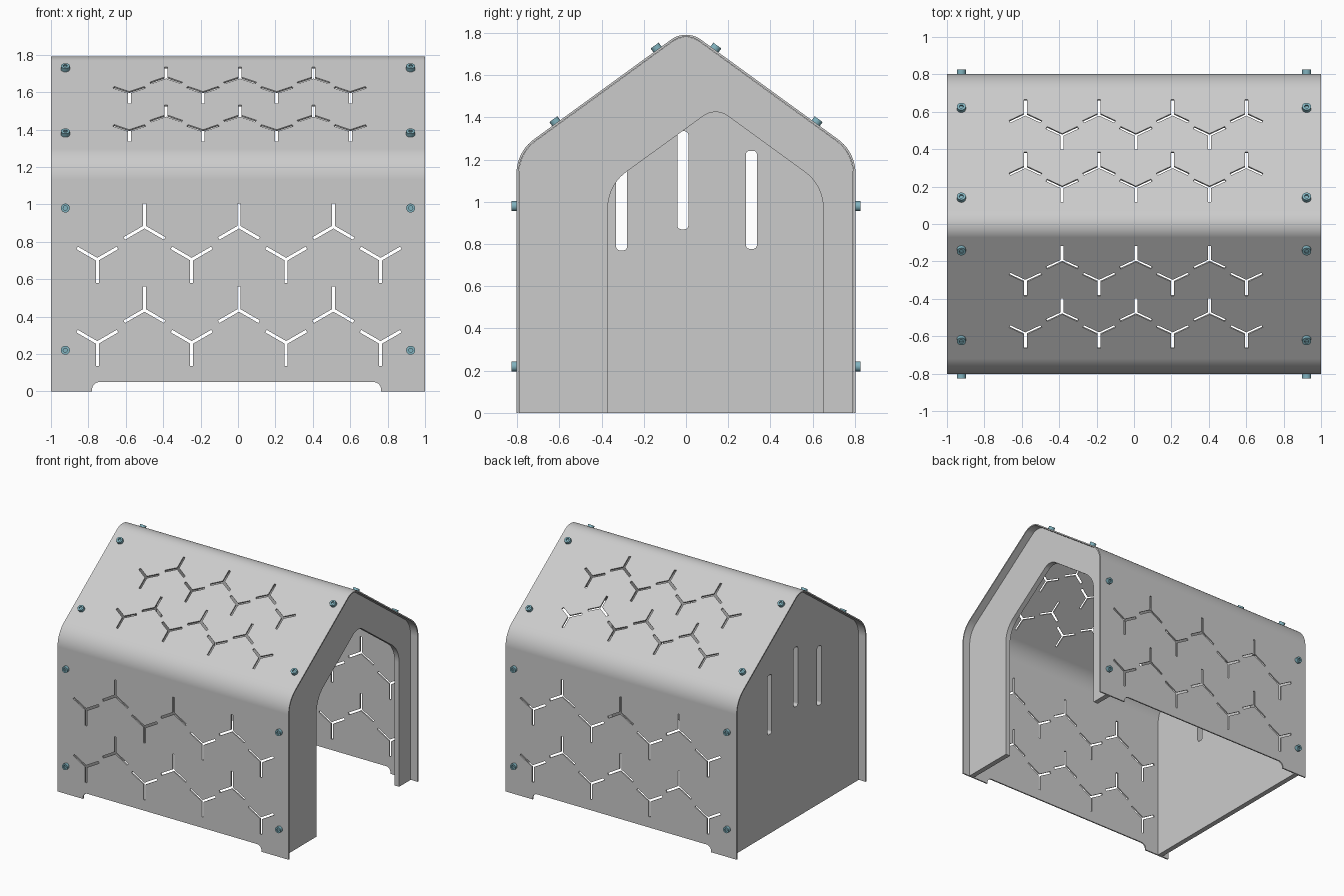
import bpy, bmesh, math
from mathutils import Matrix, Vector

if "Cube" in bpy.data.objects:
    bpy.data.objects.remove(bpy.data.objects["Cube"])

PITCH = math.radians(36)
C, S, T = math.cos(PITCH), math.sin(PITCH), math.tan(PITCH)
W, APEX = 0.803, 1.82          # shell half width, unrounded ridge height
THICK = 0.01                   # sheet thickness
PANEL_X, PANEL_T = 0.92, 0.04  # end panel centre and thickness


def fillet(points, seg=10):
    """Round the corners of a polygon given as (u, v, radius)."""
    out, n = [], len(points)
    for i, (u, v, r) in enumerate(points):
        p = Vector((u, v))
        if r == 0:
            out.append(p)
            continue
        a = (Vector(points[i - 1][:2]) - p).normalized()
        b = (Vector(points[(i + 1) % n][:2]) - p).normalized()
        half = a.angle(b) / 2
        centre = p + (a + b).normalized() * (r / math.sin(half))
        d0 = p + a * (r / math.tan(half)) - centre
        d1 = p + b * (r / math.tan(half)) - centre
        sweep = d0.angle_signed(d1)
        for k in range(seg + 1):
            out.append(centre + Matrix.Rotation(-sweep * k / seg, 2) @ d0)
    return out


def gable(half, apex, r_eave, r_ridge, mid=0.0):
    """Open house-shaped outline from left foot to right foot."""
    eave = apex - half * T
    pts = [(mid - half, 0, 0), (mid - half, eave, r_eave), (mid, apex, r_ridge),
           (mid + half, eave, r_eave), (mid + half, 0, 0)]
    return fillet(pts)


def frame(origin, u, v, w):
    m = Matrix((u, v, w)).transposed().to_4x4()
    m.translation = origin
    return m


def prism(bm, pts, mat, depth):
    lo = [bm.verts.new(mat @ Vector((p[0], p[1], -depth / 2))) for p in pts]
    hi = [bm.verts.new(mat @ Vector((p[0], p[1], depth / 2))) for p in pts]
    bm.faces.new(lo[::-1])
    bm.faces.new(hi)
    for i in range(len(pts)):
        j = (i + 1) % len(pts)
        bm.faces.new((lo[i], lo[j], hi[j], hi[i]))


def finish(name, bm):
    bmesh.ops.recalc_face_normals(bm, faces=bm.faces)
    me = bpy.data.meshes.new(name)
    bm.to_mesh(me)
    bm.free()
    ob = bpy.data.objects.new(name, me)
    bpy.context.collection.objects.link(ob)
    return ob


def activate(ob):
    bpy.ops.object.select_all(action='DESELECT')
    ob.select_set(True)
    bpy.context.view_layer.objects.active = ob


def cut(ob, cutter):
    activate(ob)
    mod = ob.modifiers.new("cut", 'BOOLEAN')
    mod.operation, mod.solver, mod.object = 'DIFFERENCE', 'EXACT', cutter
    bpy.ops.object.modifier_apply(modifier=mod.name)
    bpy.data.objects.remove(cutter)


def smooth(ob):
    activate(ob)
    bpy.ops.object.shade_smooth_by_angle(angle=math.radians(30))
    mod = ob.modifiers.new("weighted_normals", 'WEIGHTED_NORMAL')
    mod.keep_sharp = True


END = ((0, 1, 0), (0, 0, 1), (1, 0, 0))   # profile plane facing along x

# Folded sheet forming both walls and the roof
outer = gable(W, APEX, 0.2, 0.12)
inner = gable(W - THICK, APEX - THICK / C, 0.2 - THICK, 0.12 - THICK)
bm = bmesh.new()
prism(bm, outer + inner[::-1], frame((0, 0, 0), *END), 2.0)
shell = finish("folded_shell", bm)


# Three-armed slit pattern on walls and roof slopes, mirrored front to back
def tri_slit(cx, cy, turn, length, hw=0.008):
    pts = []
    for k in range(3):
        a = math.radians(turn + 120 * k)
        d = Vector((math.cos(a), math.sin(a)))
        n = Vector((-d.y, d.x))
        b = a + math.pi / 3
        notch = Vector((math.cos(b), math.sin(b))) * (hw / math.sin(math.pi / 3))
        pts += [d * length - n * hw, d * length + n * hw, notch]
    return [p + Vector((cx, cy)) for p in pts]


def slit_field(bm, mat, scale):
    for row in (-0.2225, 0.2225):
        for i in range(7):
            sign = -1 if i % 2 == 0 else 1
            pts = tri_slit((i - 3) * 0.2525 * scale, (row + sign * 0.0875) * scale,
                           90 * sign, 0.125 * scale)
            prism(bm, pts, mat, 0.08)


bm = bmesh.new()
for s in (-1, 1):
    slit_field(bm, frame((0.005, s * W, 0.57), (1, 0, 0), (0, 0, 1), (0, s, 0)), 1.0)
    slit_field(bm, frame((0.01, s * 0.391, APEX - 0.391 * T),
                         (1, 0, 0), (0, -s * C, S), (0, s * S, C)), 0.78)
# Foot cut-out along the bottom of both walls
foot = fillet([(-0.78, -0.1, 0), (-0.78, 0.05, 0.04), (0.765, 0.05, 0.04), (0.765, -0.1, 0)])
prism(bm, foot, frame((0, 0, 0), (1, 0, 0), (0, 0, 1), (0, 1, 0)), 2.0)
cut(shell, finish("shell_cutter", bm))
smooth(shell)

# End panels sit just inside the sheet
g = THICK + 0.001
panel = gable(W - g, APEX - g / C, 0.2 - g, 0.12 - g)

# Right end: arched, off-centre doorway
door = gable(0.51, 1.449, 0.21, 0.10, mid=0.14)
bm = bmesh.new()
prism(bm, panel + door[::-1], frame((PANEL_X, 0, 0), *END), PANEL_T)
smooth(finish("door_panel", bm))

# Left end: closed, with three vertical slots
bm = bmesh.new()
prism(bm, panel, frame((-PANEL_X, 0, 0), *END), PANEL_T)
closed = finish("slotted_panel", bm)
bm = bmesh.new()
for y, z in ((-0.305, 0.77), (-0.015, 0.87), (0.31, 0.777)):
    a, b, c, d, r = y - 0.026, y + 0.026, z, z + 0.465, 0.018
    prism(bm, fillet([(a, c, r), (a, d, r), (b, d, r), (b, c, r)], 5),
          frame((-PANEL_X, 0, 0), *END), 0.2)
cut(closed, finish("slot_cutter", bm))
smooth(closed)

# Screw head with a hexagonal socket
teal = bpy.data.materials.new("screw_teal")
teal.diffuse_color = (0.22, 0.45, 0.52, 1)
teal.use_nodes = True
teal.node_tree.nodes["Principled BSDF"].inputs["Base Color"].default_value = teal.diffuse_color


def ring(n, r):
    return [(r * math.cos(2 * math.pi * k / n), r * math.sin(2 * math.pi * k / n)) for k in range(n)]


bm = bmesh.new()
prism(bm, ring(18, 0.024), Matrix.Translation((0, 0, 0.010)), 0.026)
head = finish("screw", bm)
bm = bmesh.new()
prism(bm, ring(6, 0.012), Matrix.Translation((0, 0, 0.023)), 0.02)
cut(head, finish("socket_cutter", bm))
head.data.materials.append(teal)
activate(head)
bpy.ops.object.shade_smooth_by_angle(angle=math.radians(30))
mesh = head.data
bpy.data.objects.remove(head)

# Screws along each sheet edge, into the end panels
count = 0
for sx in (-1, 1):
    for s in (-1, 1):
        x = sx * 0.923
        spots = [((x, s * W, z), (0, 0, 1), (0, s, 0)) for z in (0.22, 0.98)]
        spots += [((x, s * y, APEX - y * T), (0, -s * C, S), (0, s * S, C)) for y in (0.135, 0.615)]
        for pos, v, w in spots:
            count += 1
            ob = bpy.data.objects.new(f"screw_{count:02d}", mesh)
            bpy.context.collection.objects.link(ob)
            ob.matrix_world = frame(pos, Vector(v).cross(Vector(w)), v, w)
